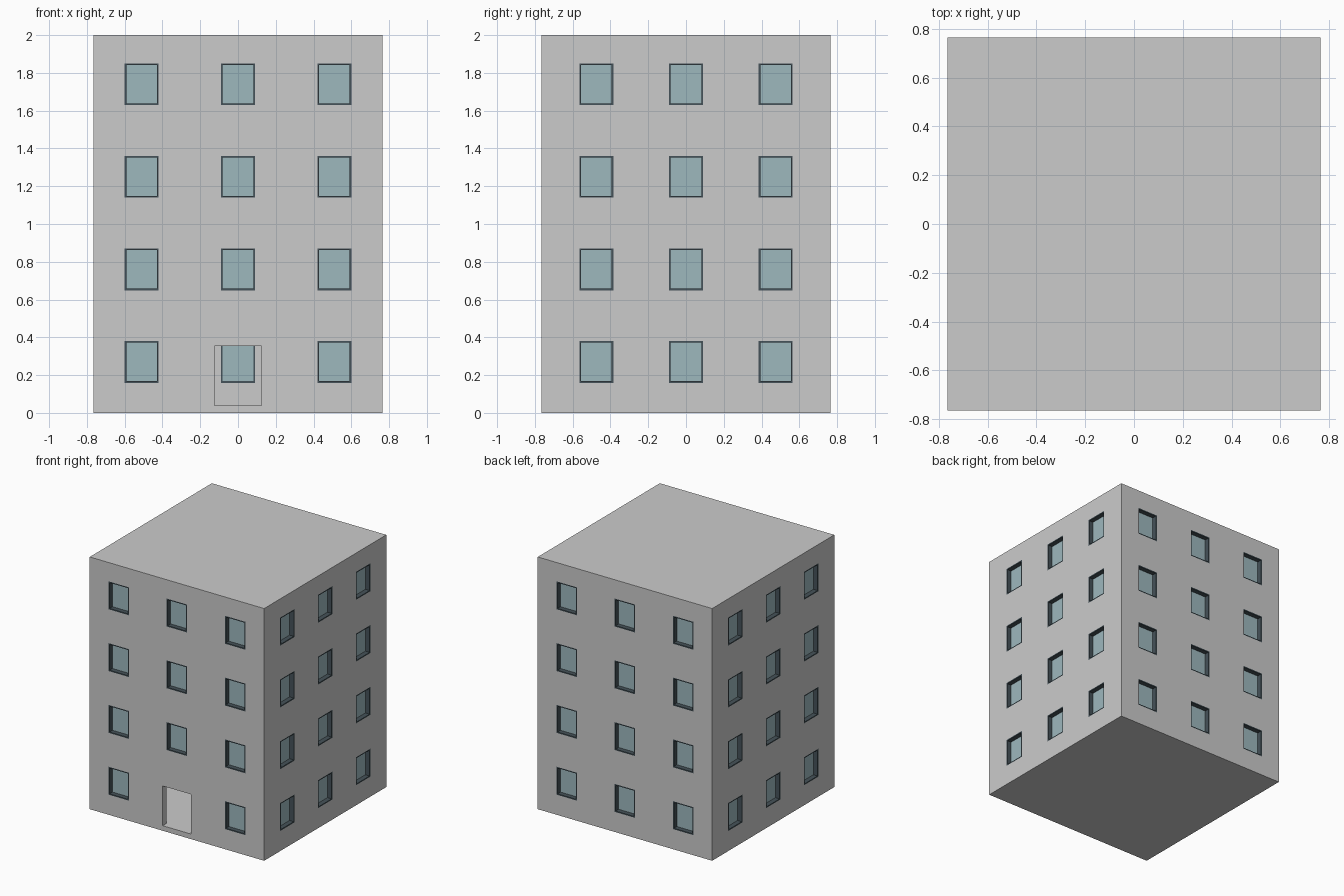
import bpy, bmesh, math
from mathutils import Matrix, Vector

if "Cube" in bpy.data.objects:
    bpy.data.objects.remove(bpy.data.objects["Cube"])

H, TOP = 0.765, 2.0          # half width and height of the block
WALL, FLOOR = 0.045, 0.04    # shell thickness
WIN_W, WIN_H, RIM = 0.18, 0.222, 0.009
ROWS = [0.27 + 0.49 * i for i in range(4)]


def add_box(bm, lo, hi, mat=Matrix()):
    lo, hi = Vector(lo), Vector(hi)
    m = mat @ Matrix.Translation((lo + hi) / 2) @ Matrix.Diagonal((*(hi - lo), 1))
    bmesh.ops.create_cube(bm, size=1, matrix=m)


def make_object(name, bm, color=None):
    mesh = bpy.data.meshes.new(name)
    bm.to_mesh(mesh)
    bm.free()
    ob = bpy.data.objects.new(name, mesh)
    bpy.context.collection.objects.link(ob)
    if color:
        mat = bpy.data.materials.new(name)
        mat.diffuse_color = color
        mat.use_nodes = True
        mat.node_tree.nodes["Principled BSDF"].inputs["Base Color"].default_value = mat.diffuse_color
        mesh.materials.append(mat)
    return ob


def cut(target, cutter):
    mod = target.modifiers.new("cut", 'BOOLEAN')
    mod.operation = 'DIFFERENCE'
    mod.solver = 'EXACT'
    mod.object = cutter
    bpy.context.view_layer.objects.active = target
    bpy.ops.object.modifier_apply(modifier=mod.name)
    bpy.data.objects.remove(cutter)


# Solid block and the room hollowed out of it
bm = bmesh.new()
add_box(bm, (-H, -H, 0), (H, H, TOP))
building = make_object("building_shell", bm)
bm = bmesh.new()
add_box(bm, (-H + WALL, -H + WALL, FLOOR), (H - WALL, H - WALL, TOP - FLOOR))
cut(building, make_object("room_cutter", bm))

# Windows on all four walls: 0 front, 1 right, 2 back, 3 left
holes, frames, panes = bmesh.new(), bmesh.new(), bmesh.new()
out, inn = -H, -H + WALL
for side in range(4):
    rot = Matrix.Rotation(side * math.pi / 2, 4, 'Z')
    gap = 0.51 if side % 2 == 0 else 0.475
    for z in ROWS:
        for u in (-gap, 0, gap):
            if side == 0 and u == 0 and z == ROWS[0]:
                continue                      # the doorway goes here
            x0, x1 = u - WIN_W / 2, u + WIN_W / 2
            z0, z1 = z - WIN_H / 2, z + WIN_H / 2
            add_box(holes, (x0, out - 0.03, z0), (x1, inn + 0.03, z1), rot)
            # rim lining the opening
            add_box(frames, (x0, out, z0), (x0 + RIM, inn, z1), rot)
            add_box(frames, (x1 - RIM, out, z0), (x1, inn, z1), rot)
            add_box(frames, (x0 + RIM, out, z0), (x1 - RIM, inn, z0 + RIM), rot)
            add_box(frames, (x0 + RIM, out, z1 - RIM), (x1 - RIM, inn, z1), rot)
            # pane set back near the inner face
            add_box(panes, (x0 + RIM, inn - 0.008, z0 + RIM),
                    (x1 - RIM, inn, z1 - RIM), rot)

# Open doorway, level with the floor inside
add_box(holes, (-0.125, out - 0.03, FLOOR), (0.125, inn + 0.03, 0.355))
cut(building, make_object("opening_cutter", holes))

make_object("window_frames", frames, (0.06, 0.085, 0.1, 1))
make_object("window_panes", panes, (0.34, 0.48, 0.515, 1))
